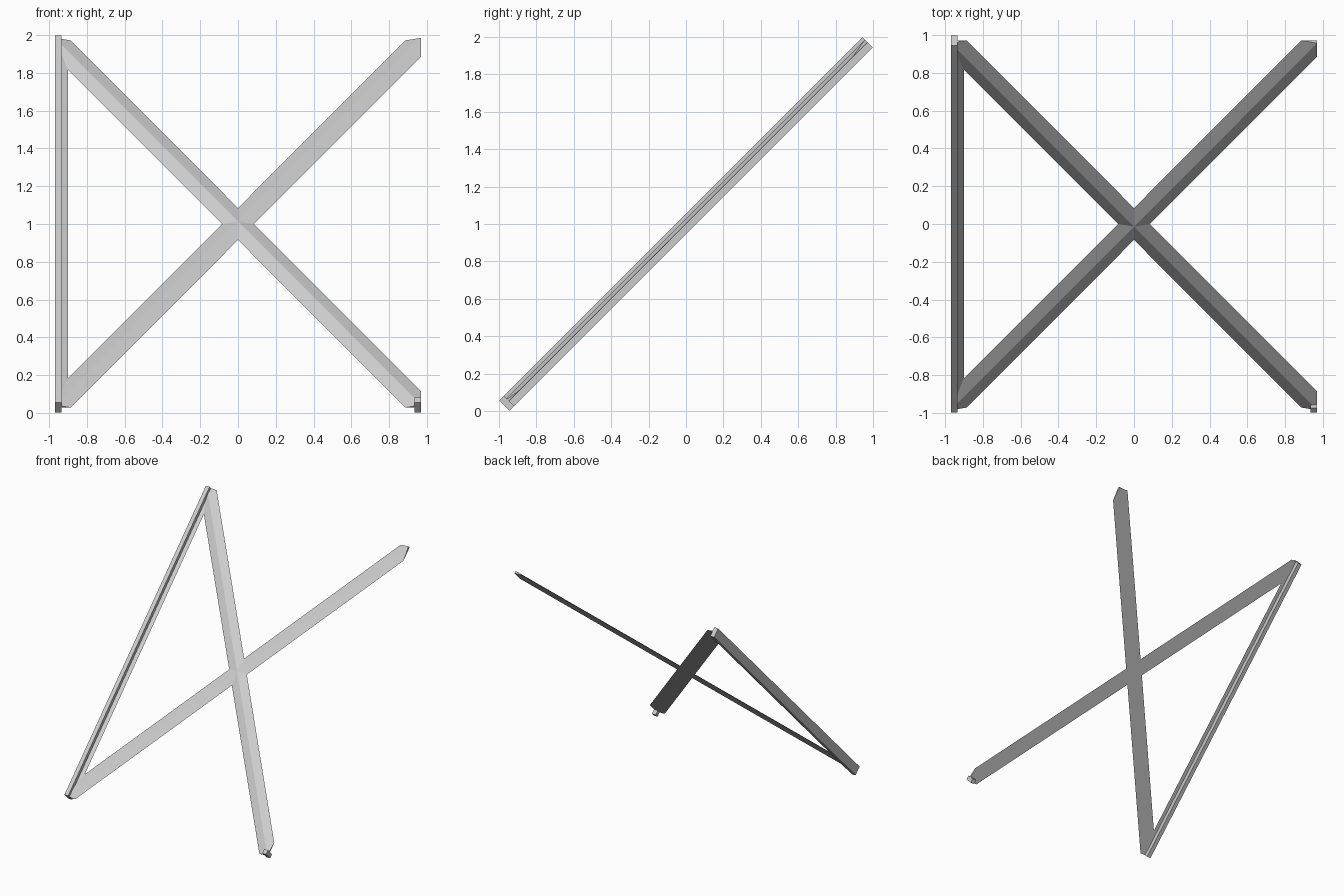
import bpy, bmesh, math
from mathutils import Vector, Matrix

cube = bpy.data.objects.get("Cube")
if cube:
    bpy.data.objects.remove(cube, do_unlink=True)

HX = 0.97                      # half width of the frame
HY = 1.374                     # half length along the slope
HALF = 0.069                   # half width of a brace
RIDGE = 0.02                   # height of the brace ridge
POST_W, POST_T = 0.036, 0.078  # edge post width and thickness
STUB = 0.037
TILT = Matrix.Translation((0, 0, 1)) @ Matrix.Rotation(math.radians(45), 4, 'X')

grey = bpy.data.materials.new("light_grey")
grey.use_nodes = True
color = (0.6, 0.6, 0.6, 1)
grey.diffuse_color = color
grey.node_tree.nodes["Principled BSDF"].inputs["Base Color"].default_value = color


def finish(name, bm):
    bmesh.ops.recalc_face_normals(bm, faces=bm.faces)
    mesh = bpy.data.meshes.new(name)
    bm.to_mesh(mesh)
    bm.free()
    mesh.materials.append(grey)
    obj = bpy.data.objects.new(name, mesh)
    obj.matrix_world = TILT
    bpy.context.collection.objects.link(obj)


def ridged_brace(name, center, direction):
    """Shallow triangular bar, trimmed to the rectangle of the frame."""
    bm = bmesh.new()
    along = Vector(direction).normalized()
    side = Vector((along.y, -along.x, 0))
    profile = [(-HALF, 0), (0, RIDGE), (HALF, 0)]
    start = Vector(center) - along * 2
    face = bm.faces.new([bm.verts.new(start + side * s + Vector((0, 0, h)))
                         for s, h in profile])
    out = bmesh.ops.extrude_face_region(bm, geom=[face], use_keep_orig=True)
    moved = [g for g in out["geom"] if isinstance(g, bmesh.types.BMVert)]
    bmesh.ops.translate(bm, verts=moved, vec=along * 4)
    for normal, reach in (((1, 0, 0), HX), ((0, 1, 0), HY)):
        for sign in (-1, 1):
            no = Vector(normal) * sign
            bmesh.ops.bisect_plane(bm, geom=bm.verts[:] + bm.edges[:] + bm.faces[:],
                                   plane_co=no * reach, plane_no=no, clear_outer=True)
            bmesh.ops.holes_fill(bm, edges=[e for e in bm.edges if e.is_boundary])
    finish(name, bm)


def box(name, center, size):
    bm = bmesh.new()
    bmesh.ops.create_cube(bm, size=1)
    bmesh.ops.scale(bm, verts=bm.verts, vec=size)
    bmesh.ops.translate(bm, verts=bm.verts, vec=center)
    finish(name, bm)


# Crossed diagonal braces
ridged_brace("rising_brace", (0, 0, 0), (HX, HY, 0))
ridged_brace("falling_brace", (0, 0, 0), (HX, -HY, 0))

# Thin flange along the edge post
ridged_brace("post_flange", (-HX, 0, 0), (0, 1, 0))

# Edge post and the short stub at the opposite foot
post_x = HX - POST_W / 2
box("edge_post", (-post_x, 0, 0), (POST_W, 2 * HY, POST_T))
box("foot_stub", (post_x, -HY + STUB / 2, 0), (POST_W, STUB, POST_T))
